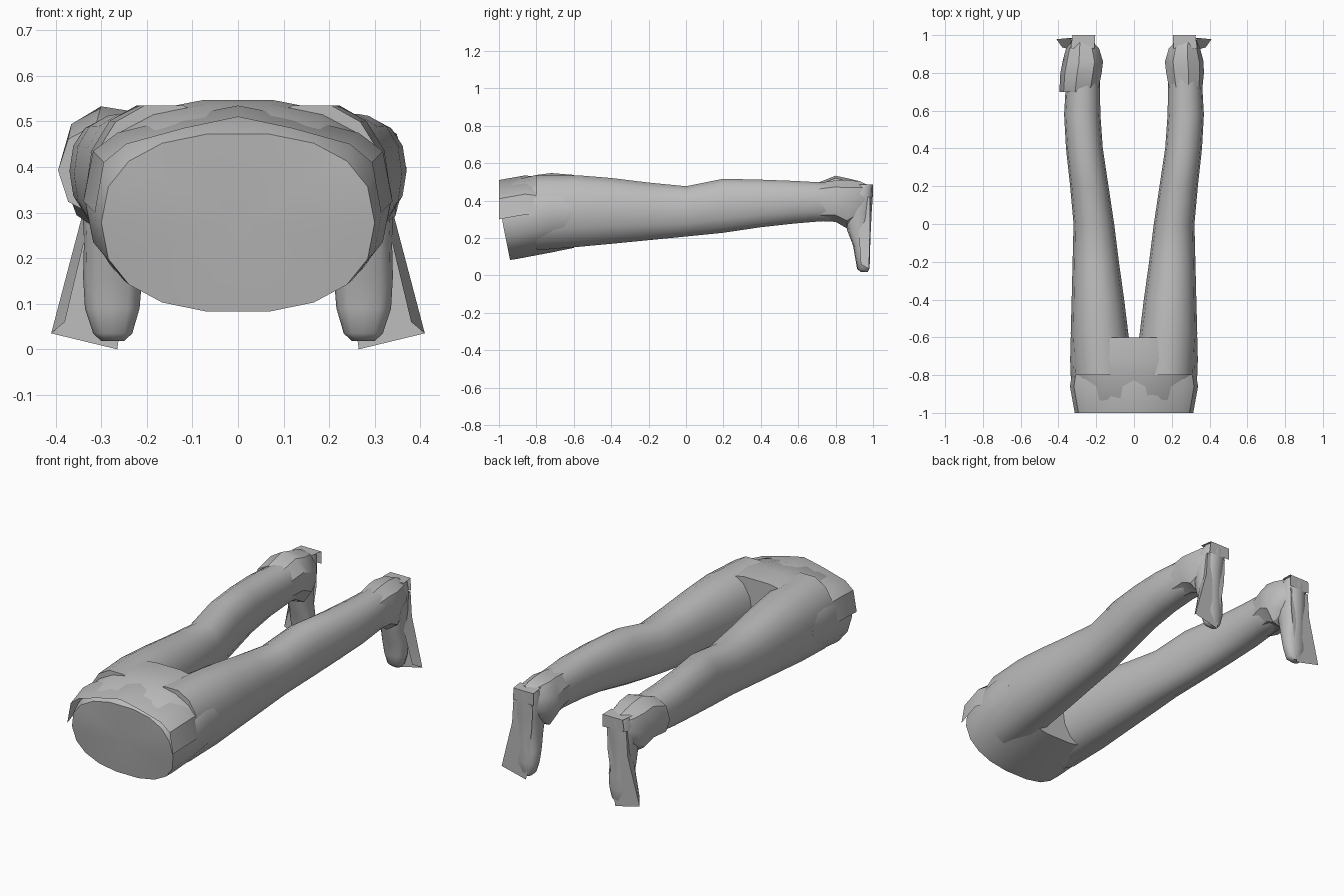
import bpy, bmesh, math

cube = bpy.data.objects.get("Cube")
if cube:
    bpy.data.objects.remove(cube)

grey = bpy.data.materials.new("plain grey")
grey.use_nodes = True
grey.diffuse_color = (0.5, 0.5, 0.5, 1)
grey.node_tree.nodes["Principled BSDF"].inputs["Base Color"].default_value = (0.5, 0.5, 0.5, 1)


def finish(name, bm, angle=40):
    bmesh.ops.recalc_face_normals(bm, faces=bm.faces)
    mesh = bpy.data.meshes.new(name)
    bm.to_mesh(mesh)
    bm.free()
    mesh.materials.append(grey)
    obj = bpy.data.objects.new(name, mesh)
    bpy.context.collection.objects.link(obj)
    bpy.ops.object.select_all(action="DESELECT")
    obj.select_set(True)
    bpy.context.view_layer.objects.active = obj
    bpy.ops.object.shade_smooth_by_angle(angle=math.radians(angle))
    return obj


def oval(a0, a1, b0, b1, sides, power=0.9):
    """Rounded outline filling the box a0..a1 by b0..b1."""
    pts = []
    for i in range(sides):
        t = 2 * math.pi * i / sides
        c, s = math.cos(t), math.sin(t)
        u = math.copysign(abs(c) ** power, c)
        v = math.copysign(abs(s) ** power, s)
        pts.append(((a0 + a1) / 2 + u * (a1 - a0) / 2, (b0 + b1) / 2 + v * (b1 - b0) / 2))
    return pts


def loft(name, rings, angle=40, caps=True):
    bm = bmesh.new()
    loops = [[bm.verts.new(p) for p in ring] for ring in rings]
    n = len(loops[0])
    for a, b in zip(loops, loops[1:]):
        for i in range(n):
            bm.faces.new((a[i], a[(i + 1) % n], b[(i + 1) % n], b[i]))
    if caps:
        ends = [bm.faces.new(loops[0]), bm.faces.new(loops[-1])]
        bmesh.ops.poke(bm, faces=ends)
    return finish(name, bm, angle)


def sheet(name, rows):
    bm = bmesh.new()
    grid = [[bm.verts.new(p) for p in row] for row in rows]
    for a, b in zip(grid, grid[1:]):
        for i in range(len(a) - 1):
            bm.faces.new((a[i], a[i + 1], b[i + 1], b[i]))
    return finish(name, bm, 30)


# Hips: y, half width, bottom, top; the open waist end leans back below
hips = [(-0.99, 0.30, 0.08, 0.475), (-0.93, 0.315, 0.085, 0.51), (-0.8, 0.335, 0.105, 0.54),
        (-0.72, 0.338, 0.12, 0.55), (-0.6, 0.335, 0.145, 0.54)]
rings = []
for k, (y, w, z0, z1) in enumerate(hips):
    lean = (0.2, 0.1, 0, 0, 0)[k]
    rings.append([(x, y + lean * max(0, 0.33 - z), z)
                  for x, z in oval(-w, w, z0, z1, 18, 0.85)])
loft("hips", rings)

# Waistband flap over the back
back_edge = [(-0.32, 0.30), (-0.30, 0.41), (-0.25, 0.45), (-0.12, 0.485), (0, 0.51),
             (0.12, 0.485), (0.25, 0.45), (0.30, 0.41), (0.32, 0.30)]
sheet("waistband", [[(x * 0.98, -1.0, z) for x, z in back_edge],
                    [(x * 1.06, -0.86, z + 0.025) for x, z in back_edge],
                    [(x * 1.0, -0.74, z + 0.01) for x, z in back_edge]])

# Legs: y, inner x, outer x, bottom, top
leg = [(-0.8, 0.0, 0.325, 0.13, 0.54), (-0.58, 0.03, 0.335, 0.148, 0.54),
       (-0.4, 0.052, 0.33, 0.165, 0.525), (-0.2, 0.08, 0.325, 0.185, 0.50),
       (0, 0.105, 0.32, 0.205, 0.48), (0.2, 0.135, 0.338, 0.225, 0.52),
       (0.4, 0.165, 0.36, 0.255, 0.515), (0.58, 0.178, 0.37, 0.275, 0.508),
       (0.72, 0.18, 0.362, 0.287, 0.50), (0.84, 0.185, 0.35, 0.29, 0.50),
       (0.93, 0.2, 0.335, 0.32, 0.49)]
# Ankle cuff: y, inner x, outer x, bottom, top
cuff = [(0.70, 0.185, 0.36, 0.29, 0.495), (0.80, 0.165, 0.37, 0.285, 0.51),
        (0.86, 0.158, 0.368, 0.25, 0.512), (0.93, 0.18, 0.35, 0.30, 0.505),
        (0.96, 0.21, 0.335, 0.33, 0.49)]
# Foot: z, inner x, outer x, front y, sole y
foot = [(0.018, 0.25, 0.30, 0.935, 0.972), (0.035, 0.232, 0.318, 0.915, 0.98),
        (0.09, 0.216, 0.336, 0.905, 0.985), (0.16, 0.21, 0.34, 0.893, 0.985),
        (0.24, 0.218, 0.338, 0.862, 0.988), (0.34, 0.21, 0.343, 0.845, 0.993),
        (0.44, 0.203, 0.34, 0.87, 1.0), (0.485, 0.215, 0.32, 0.91, 1.0)]

for side, word in ((1, "left"), (-1, "right")):
    loft(word + "_leg", [[(side * x, y, z) for x, z in oval(a, b, z0, z1, 14)]
                         for y, a, b, z0, z1 in leg])

    # The right cuff flares wider and peaks higher
    rings = []
    for k, (y, a, b, z0, z1) in enumerate(cuff):
        flare = (0.035, 0.02, 0.01, 0.01, 0)[k] if side < 0 else 0
        peak = (0, 0.025, 0.01, 0, 0)[k] if side < 0 else 0
        rings.append([(side * x, y, z) for x, z in oval(a, b + flare, z0, z1 + peak, 9)])
    loft(word + "_cuff", rings, 35)

    loft(word + "_foot", [[(side * x, y, z) for x, y in oval(a, b, y0, y1, 12, 0.8)]
                          for z, a, b, y0, y1 in foot], 50)

    # Flat sole with a flared outer flap
    rows = [[(0.32, 0.92, 0.42), (0.335, 0.985, 0.42), (0.22, 0.985, 0.42)],
            [(0.325, 0.92, 0.29), (0.343, 0.985, 0.29), (0.225, 0.985, 0.29)],
            [(0.38, 0.935, 0.06), (0.41, 0.978, 0.035), (0.265, 0.978, 0.0)]]
    sheet(word + "_sole", [[(side * x, y, z) for x, y, z in row] for row in rows])

    # Heel tab on top
    sheet(word + "_heel_tab", [[(side * 0.21, 0.93, 0.49), (side * 0.335, 0.93, 0.485)],
                               [(side * 0.205, 1.0, 0.485), (side * 0.325, 1.0, 0.485)],
                               [(side * 0.205, 1.0, 0.42), (side * 0.33, 0.995, 0.42)]])
